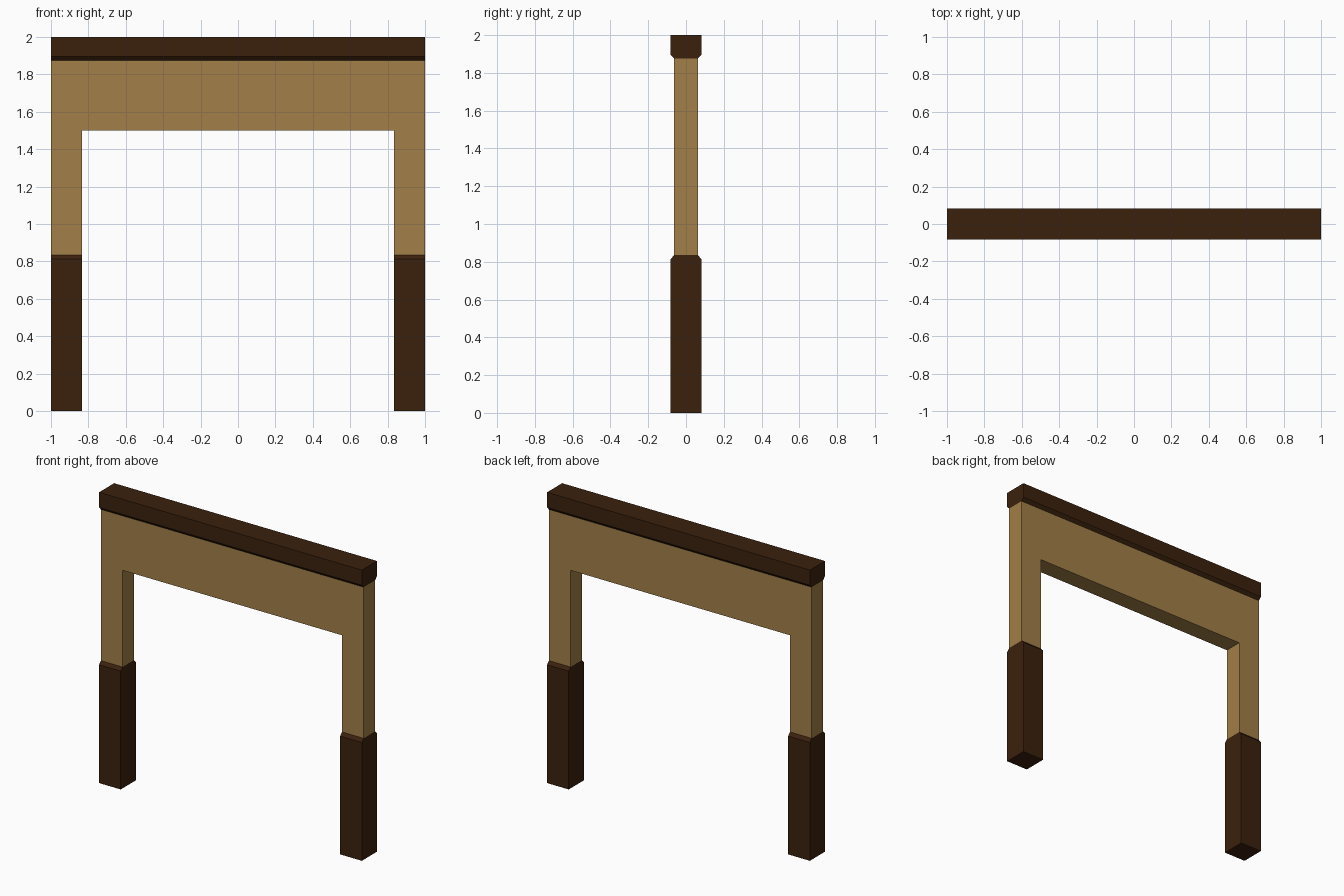
import bpy
import bmesh
from mathutils import Vector

cube = bpy.data.objects.get("Cube")
if cube:
    bpy.data.objects.remove(cube, do_unlink=True)


def make_material(name, color):
    mat = bpy.data.materials.new(name)
    mat.use_nodes = True
    mat.diffuse_color = color
    mat.node_tree.nodes["Principled BSDF"].inputs["Base Color"].default_value = color
    return mat


def extrude_profile(name, points, direction, mat):
    """Extrude a closed outline of 3D points along a direction."""
    bm = bmesh.new()
    face = bm.faces.new([bm.verts.new(p) for p in points])
    result = bmesh.ops.extrude_face_region(bm, geom=[face], use_keep_orig=True)
    moved = [g for g in result["geom"] if isinstance(g, bmesh.types.BMVert)]
    bmesh.ops.translate(bm, verts=moved, vec=Vector(direction))
    bmesh.ops.recalc_face_normals(bm, faces=bm.faces)
    mesh = bpy.data.meshes.new(name)
    bm.to_mesh(mesh)
    bm.free()
    mesh.materials.append(mat)
    obj = bpy.data.objects.new(name, mesh)
    bpy.context.collection.objects.link(obj)
    return obj


dark_wood = make_material("dark wood", (0.044, 0.0152, 0.0042, 1))
plaster = make_material("tan plaster", (0.36, 0.212, 0.065, 1))

HALF, INNER = 1.0, 0.835       # outer edge and opening edge
WALL, TRIM = 0.0625, 0.082     # half depths
POST_TOP, LINTEL, CAP = 0.835, 1.5, 1.875
BEVEL = 0.021

# Wall panel with a doorway cut out of it
half_outline = [(INNER, LINTEL), (INNER, POST_TOP), (HALF, POST_TOP), (HALF, CAP)]
outline = half_outline + [(-x, z) for x, z in reversed(half_outline)]
extrude_profile("wall_frame", [(x, -WALL, z) for x, z in outline],
                (0, 2 * WALL, 0), plaster)

# Lower posts, chamfered at the top towards the wall
post = [(-TRIM, 0), (TRIM, 0), (TRIM, POST_TOP - BEVEL), (WALL, POST_TOP),
        (-WALL, POST_TOP), (-TRIM, POST_TOP - BEVEL)]
for name, start in (("right_post", -HALF), ("left_post", INNER)):
    extrude_profile(name, [(start, y, z) for y, z in post],
                    (HALF - INNER, 0, 0), dark_wood)

# Top beam, chamfered underneath
beam = [(-WALL, CAP), (WALL, CAP), (TRIM, CAP + BEVEL), (TRIM, 2),
        (-TRIM, 2), (-TRIM, CAP + BEVEL)]
extrude_profile("top_beam", [(-HALF, y, z) for y, z in beam],
                (2 * HALF, 0, 0), dark_wood)
